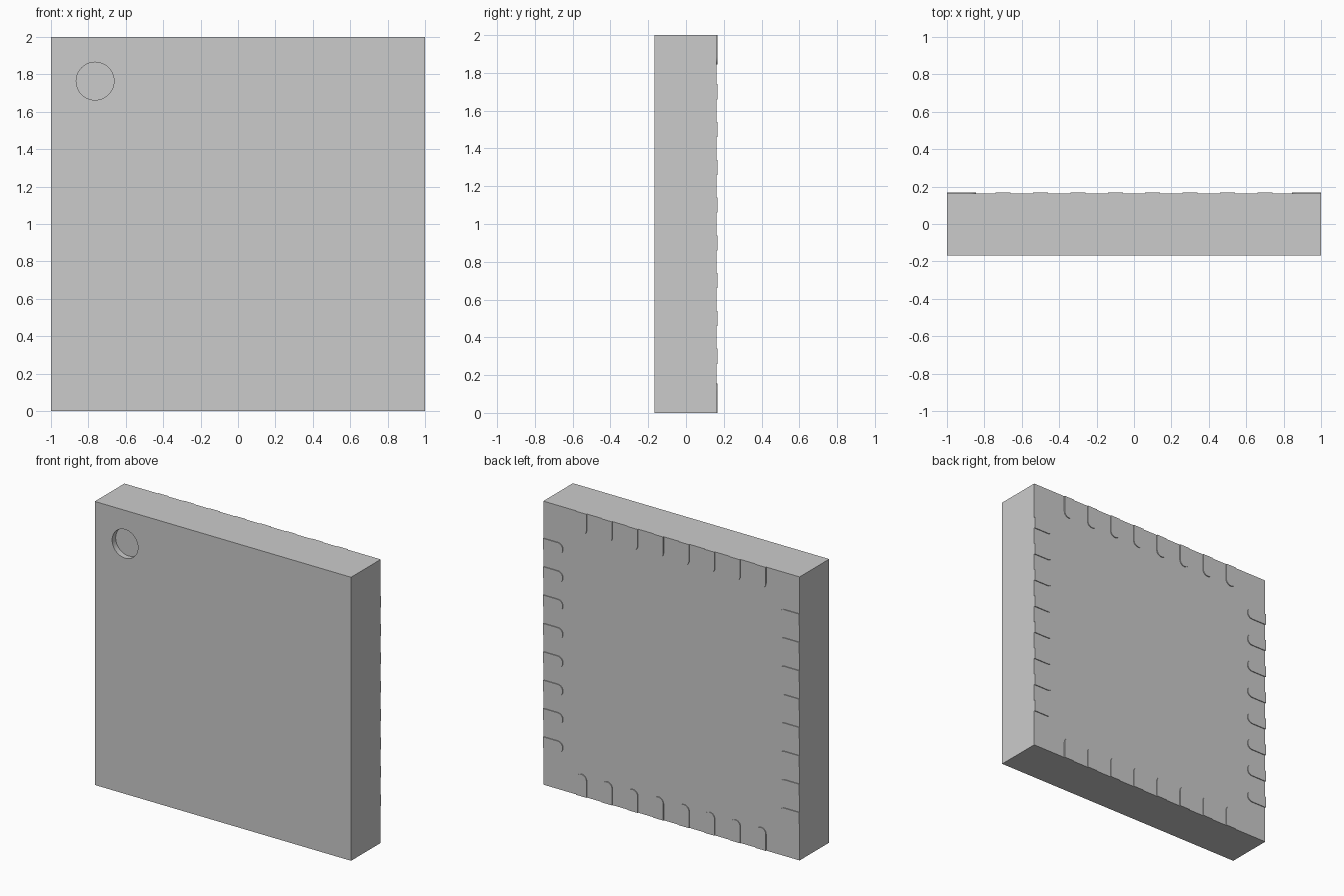
import bpy, bmesh
from math import pi, sin, cos
from mathutils import Matrix, Vector

if "Cube" in bpy.data.objects:
    bpy.data.objects.remove(bpy.data.objects["Cube"])

FRONT, BACK, PAD_BACK = -0.168, 0.162, 0.168
MID = Vector((0, 0, 1))


def make_object(name, bm):
    bmesh.ops.recalc_face_normals(bm, faces=bm.faces)
    mesh = bpy.data.meshes.new(name)
    bm.to_mesh(mesh)
    bm.free()
    obj = bpy.data.objects.new(name, mesh)
    bpy.context.collection.objects.link(obj)
    return obj


def smooth(obj):
    bpy.ops.object.select_all(action='DESELECT')
    bpy.context.view_layer.objects.active = obj
    obj.select_set(True)
    bpy.ops.object.shade_smooth_by_angle()


# Square package body
bm = bmesh.new()
bmesh.ops.create_cube(bm, size=1, matrix=Matrix.Translation(
    (0, (FRONT + BACK) / 2, 1)) @ Matrix.Diagonal((2, BACK - FRONT, 2, 1)))
body = make_object("package_body", bm)

# Round index mark recessed into the front
DEPTH = 0.04
bm = bmesh.new()
bmesh.ops.create_cone(bm, cap_ends=True, segments=48, radius1=0.101, radius2=0.101,
                      depth=2 * DEPTH, matrix=Matrix.Translation((-0.764, FRONT, 1.764))
                      @ Matrix.Rotation(pi / 2, 4, 'X'))
cutter = make_object("index_mark_cutter", bm)
cutter.hide_render = True
cutter.hide_viewport = False
mod = body.modifiers.new("index_mark", 'BOOLEAN')
mod.operation, mod.object, mod.solver = 'DIFFERENCE', cutter, 'EXACT'
bpy.context.view_layer.objects.active = body
bpy.ops.object.modifier_apply(modifier=mod.name)
bpy.data.objects.remove(cutter)
smooth(body)

# Contact pads: square at the outer edge, rounded at the inner end
WIDTH, LENGTH, STEPS = 0.08, 0.155, 16
r = WIDTH / 2
outline = [(-r, -1), (r, -1)] + [
    (r * cos(pi * i / STEPS), -1 + LENGTH - r + r * sin(pi * i / STEPS))
    for i in range(STEPS + 1)]

for side, name in enumerate(("bottom", "right", "top", "left")):
    bm = bmesh.new()
    for k in range(8):
        cx = -0.7 + 0.2 * k
        face = bm.faces.new([bm.verts.new((x + cx, BACK, z)) for x, z in outline])
        top = bmesh.ops.extrude_face_region(bm, geom=[face], use_keep_orig=True)
        bmesh.ops.translate(bm, vec=(0, PAD_BACK - BACK, 0), verts=[
            v for v in top["geom"] if isinstance(v, bmesh.types.BMVert)])
    bm.transform(Matrix.Translation(MID) @ Matrix.Rotation(-side * pi / 2, 4, 'Y'))
    smooth(make_object(name + "_contact_pads", bm))
